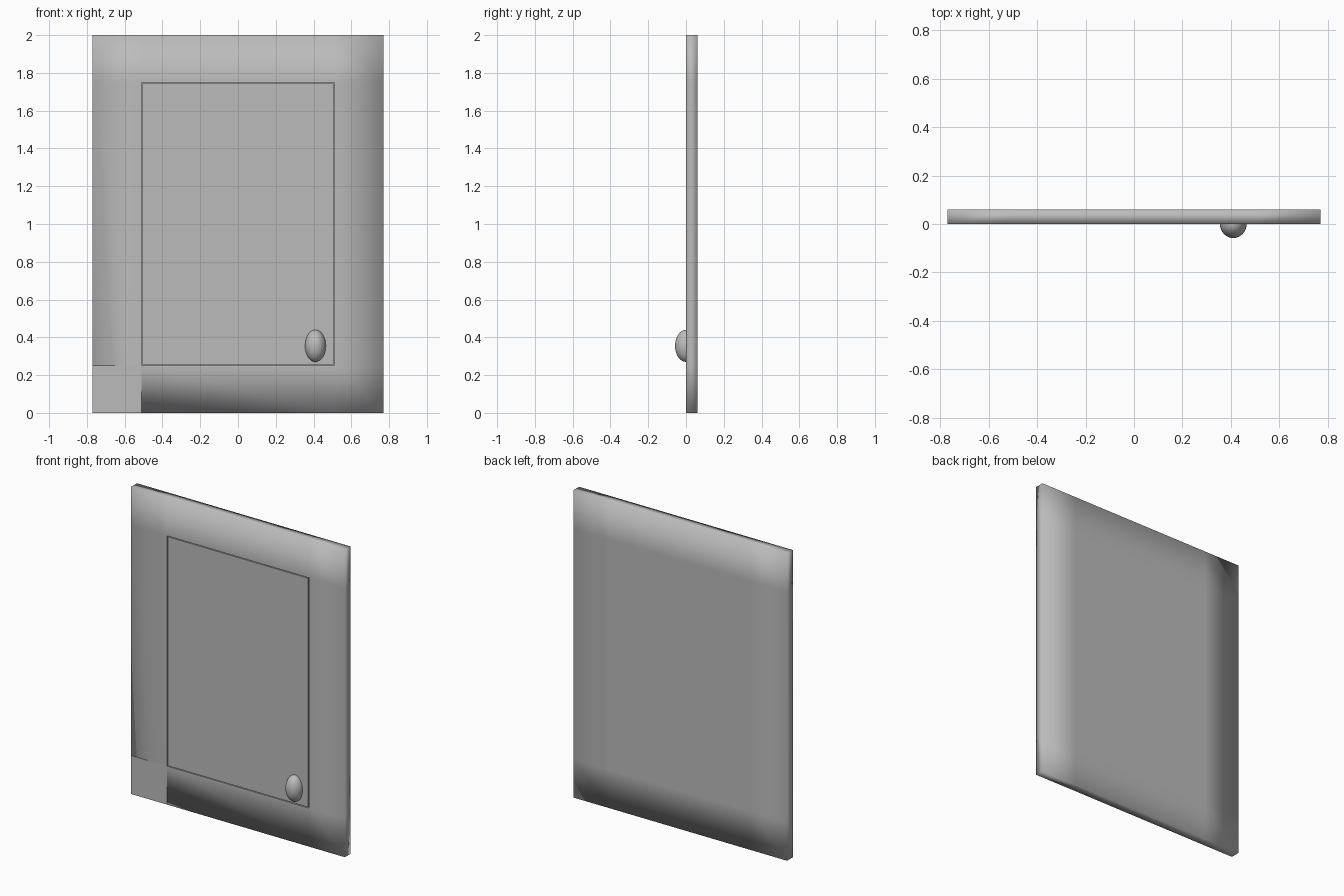
import bpy, bmesh
from mathutils import Vector

cube = bpy.data.objects.get("Cube")
if cube:
    bpy.data.objects.remove(cube)

WIDTH, HEIGHT, DEPTH = 1.54, 2.0, 0.06
DOOR_X, DOOR_LOW, DOOR_HIGH = 0.51, 0.25, 1.75
GAP, RECESS = 0.005, 0.02

grey = bpy.data.materials.new("plain_grey")
grey.use_nodes = True
colour = (0.5, 0.5, 0.5, 1)
grey.diffuse_color = colour
grey.node_tree.nodes["Principled BSDF"].inputs["Base Color"].default_value = colour


def add_object(name, bm):
    mesh = bpy.data.meshes.new(name)
    bm.to_mesh(mesh)
    bm.free()
    mesh.materials.append(grey)
    obj = bpy.data.objects.new(name, mesh)
    bpy.context.collection.objects.link(obj)
    return obj


def box(size, centre):
    bm = bmesh.new()
    bmesh.ops.create_cube(bm, size=1)
    bmesh.ops.scale(bm, vec=size, verts=bm.verts)
    bmesh.ops.translate(bm, vec=centre, verts=bm.verts)
    return bm


# Wall panel, cut along the lines of the door opening
bm = box((WIDTH, DEPTH, HEIGHT), (0, DEPTH / 2, HEIGHT / 2))
cuts = [((x, 0, 0), (1, 0, 0)) for x in (-DOOR_X, DOOR_X)]
cuts += [((0, 0, z), (0, 0, 1)) for z in (DOOR_LOW, DOOR_HIGH)]
for point, normal in cuts:
    bmesh.ops.bisect_plane(bm, geom=bm.verts[:] + bm.edges[:] + bm.faces[:],
                           plane_co=point, plane_no=normal)
for face in bm.faces:
    face.smooth = True

# Shallow square-edged recess for the door, and one flat corner of the frame
opening = None
for face in bm.faces:
    centre = face.calc_center_median()
    if face.normal.y < -0.9:
        if abs(centre.x) < DOOR_X and DOOR_LOW < centre.z < DOOR_HIGH:
            opening = face
        elif centre.x < -DOOR_X and centre.z < DOOR_LOW:
            face.smooth = False
for edge in opening.edges:
    edge.smooth = False
floor = bmesh.ops.extrude_discrete_faces(bm, faces=[opening])["faces"][0]
bmesh.ops.delete(bm, geom=[floor], context="FACES")
rim = [e for e in bm.edges if e.is_boundary]
inner = bmesh.ops.extrude_edge_only(bm, edges=rim)["geom"]
bmesh.ops.translate(bm, vec=Vector((0, RECESS, 0)),
                    verts=[v for v in inner if isinstance(v, bmesh.types.BMVert)])
bmesh.ops.holes_fill(bm, edges=[e for e in inner if isinstance(e, bmesh.types.BMEdge)
                                and e.is_boundary])
bmesh.ops.remove_doubles(bm, verts=bm.verts, dist=0.0001)
bmesh.ops.recalc_face_normals(bm, faces=bm.faces)
for edge in bm.edges:
    if all(abs(v.co.x) < DOOR_X + GAP and v.co.y < DEPTH / 2
           and DOOR_LOW - GAP < v.co.z < DOOR_HIGH + GAP for v in edge.verts):
        edge.smooth = False
add_object("wall_panel", bm)

# Door set flush in the recess
add_object("door", box((2 * (DOOR_X - GAP), RECESS, DOOR_HIGH - DOOR_LOW - 2 * GAP),
                       (0, RECESS / 2, (DOOR_LOW + DOOR_HIGH) / 2)))

# Oval knob
bm = bmesh.new()
bmesh.ops.create_uvsphere(bm, u_segments=32, v_segments=16, radius=1)
bmesh.ops.scale(bm, vec=(0.055, 0.058, 0.085), verts=bm.verts)
bmesh.ops.translate(bm, vec=(0.41, 0, 0.355), verts=bm.verts)
for face in bm.faces:
    face.smooth = True
add_object("knob", bm)
